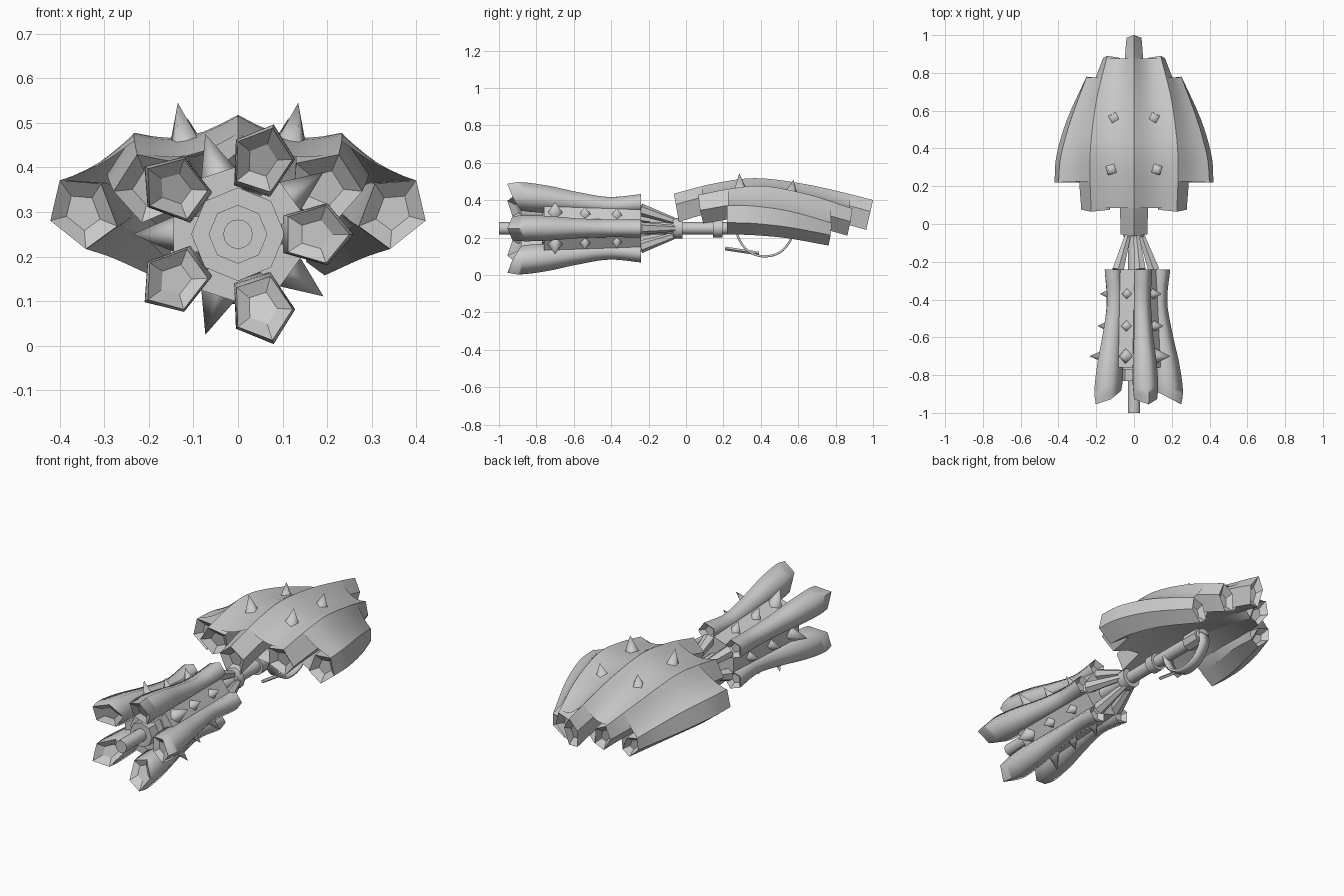
import bpy, bmesh, math
from mathutils import Vector, Matrix

if "Cube" in bpy.data.objects:
    bpy.data.objects.remove(bpy.data.objects["Cube"])

GREY = bpy.data.materials.new("grey")
GREY.diffuse_color = (0.6, 0.6, 0.6, 1)
GREY.use_nodes = True
GREY.node_tree.nodes["Principled BSDF"].inputs["Base Color"].default_value = GREY.diffuse_color
AXIS_Z = 0.25


def finish(name, bm, angle=35):
    bmesh.ops.recalc_face_normals(bm, faces=bm.faces)
    me = bpy.data.meshes.new(name)
    bm.to_mesh(me)
    bm.free()
    me.materials.append(GREY)
    ob = bpy.data.objects.new(name, me)
    bpy.context.collection.objects.link(ob)
    bpy.ops.object.select_all(action='DESELECT')
    ob.select_set(True)
    bpy.context.view_layer.objects.active = ob
    bpy.ops.object.shade_smooth_by_angle(angle=math.radians(angle))
    return ob


def spline(keys, steps):
    """Catmull-Rom through the section keys."""
    k = [Vector(v) for v in keys]
    k = [2 * k[0] - k[1]] + k + [2 * k[-1] - k[-2]]
    out = []
    for i in range(1, len(k) - 2):
        a, b, c, d = k[i - 1:i + 3]
        for s in range(steps):
            t = s / steps
            out.append(0.5 * (2 * b + (c - a) * t + (2 * a - 5 * b + 4 * c - d) * t * t
                              + (3 * b - a - 3 * c + d) * t ** 3))
    return out + [k[-2]]


def corner(section, tilt, i):
    """Corner i of a five-sided section; 0 is the ridge, counted clockwise from the front."""
    y, x, z, w, h, slant = section
    a = i * math.tau / 5
    u, v = w * math.sin(a), h * math.cos(a)
    return Vector((x + u * math.cos(tilt) + v * math.sin(tilt), y + slant * math.cos(a),
                   z - u * math.sin(tilt) + v * math.cos(tilt)))


def lobe(name, keys, tilt, depth=0.03, angle=35):
    """Five-sided tube. Key: y, x, z, half width, height radius, slant of the ring."""
    bm = bmesh.new()
    rings = [[bm.verts.new(corner(k, tilt, i)) for i in range(5)] for k in spline(keys, 5)]
    for r, s in zip(rings, rings[1:]):
        for i in range(5):
            bm.faces.new((r[i], r[(i + 1) % 5], s[(i + 1) % 5], s[i]))
    sides = len(bm.faces)
    # Hollow ends
    for ring, inward in ((rings[0], 1), (rings[-1], -1)):
        mid = sum((v.co for v in ring), Vector()) / 5
        inner = [bm.verts.new(mid.lerp(v.co, 0.5) + Vector((0, inward * depth, 0))) for v in ring]
        for i in range(5):
            j = (i + 1) % 5
            bm.faces.new((ring[i], ring[j], inner[j], inner[i]))
        bm.faces.new(inner)
    ob = finish(name, bm, angle)
    for p in ob.data.polygons[sides:]:
        p.use_smooth = False
    return ob


def edge_at(curve, y):
    """Point on a lobe edge at a given y."""
    for p, q in zip(curve, curve[1:]):
        if y <= q.y:
            break
    return p.lerp(q, (y - p.y) / (q.y - p.y))


def web(name, a, i, b, j, y1, y2, sag, side):
    """Sagging sheet that joins edge i of lobe a to edge j of lobe b."""
    ca = [corner(k, a[1], i) for k in spline(a[0], 5)]
    cb = [corner(k, b[1], j) for k in spline(b[0], 5)]
    bm = bmesh.new()
    rows = []
    for n in range(15):
        y = y1 + (y2 - y1) * n / 14
        p, q = edge_at(ca, y), edge_at(cb, y)
        row = []
        for m in range(7):
            v = p.lerp(q, m / 6) - Vector((0, 0, sag * math.sin(math.pi * m / 6)))
            row.append(bm.verts.new((v.x * side, v.y, v.z)))
        rows.append(row)
    for r, s in zip(rows, rows[1:]):
        for m in range(6):
            bm.faces.new((r[m], r[m + 1], s[m + 1], s[m]))
    ob = finish(name, bm, 60)
    # Face the sheet outward
    up = sum(p.normal.z for p in ob.data.polygons)
    if (up > 0) != ("top" in name):
        ob.data.flip_normals()


def taper(name, p, q, r1, r2, sides, angle=35, roll=0):
    """Straight bar or spike between two points."""
    p, q = Vector(p), Vector(q)
    d = q - p
    bm = bmesh.new()
    bmesh.ops.create_cone(bm, cap_ends=True, segments=sides, radius1=r1, radius2=r2, depth=d.length,
                          matrix=Matrix.Translation((p + q) / 2) @ d.to_track_quat('Z', 'Y').to_matrix().to_4x4()
                          @ Matrix.Rotation(roll, 4, 'Z'))
    return finish(name, bm, angle)


def polar(angle, r, y, t=0):
    """Point around the rod: radius r, sideways offset t."""
    c, s = math.cos(angle), math.sin(angle)
    return (r * c - t * s, y, AXIS_Z + r * s + t * c)


# Central rod, hub and collars
for name, y1, y2, r, n in (("rod", -1.0, 0.56, 0.033, 16), ("hub", -0.77, -0.24, 0.105, 8),
                           ("hub_cap", -0.83, -0.76, 0.066, 8), ("front_collar", -0.07, -0.02, 0.055, 12),
                           ("rear_collar", 0.145, 0.195, 0.048, 12), ("grip_end", 0.44, 0.54, 0.045, 8)):
    taper(name, (0, y1, AXIS_Z), (0, y2, AXIS_Z), r, r, n)

# Ring of five pods with struts, and spiked strips between them
for i in range(5):
    a = i * math.tau / 5
    keys = [(y, c * math.cos(a), AXIS_Z + c * math.sin(a), w, h, s) for y, c, w, h, s in
            ((-0.915, 0.174, 0.068, 0.076, -0.04), (-0.85, 0.174, 0.073, 0.085, -0.03),
             (-0.73, 0.163, 0.069, 0.077, -0.01),
             (-0.58, 0.144, 0.056, 0.060, 0), (-0.41, 0.130, 0.050, 0.046, 0),
             (-0.24, 0.140, 0.052, 0.052, 0))]
    lobe("pod", keys, math.pi / 2 - a, 0.025, 80)
    taper("strut", polar(a, 0.105, -0.245), polar(a, 0.033, -0.04), 0.034, 0.016, 6)
    b = a + math.pi / 5
    bm = bmesh.new()
    ends = [[bm.verts.new(polar(b, r, y, t)) for r, t in ((0.08, -0.04), (top, -0.04), (top, 0.04), (0.08, 0.04))]
            for y, top in ((-0.76, 0.145), (-0.24, 0.115))]
    for k in range(4):
        bm.faces.new((ends[0][k], ends[0][(k + 1) % 4], ends[1][(k + 1) % 4], ends[1][k]))
    for e in ends:
        bm.faces.new(e)
    finish("spike_strip", bm)
    for y, r, base, tip in ((-0.37, 0.029, 0.120, 0.182), (-0.54, 0.031, 0.130, 0.192), (-0.70, 0.041, 0.141, 0.237)):
        taper("pod_spike", polar(b, base, y), polar(b, tip, y), r, 0, 4, 100)

# Arched shell: five lobes joined by sagging sheets above and below
centre = [(-0.05, 0, 0.352, 0.074, 0.083, -0.015), (0.15, 0, 0.405, 0.080, 0.083, -0.008),
          (0.37, 0, 0.430, 0.085, 0.088, 0), (0.62, 0, 0.400, 0.075, 0.088, 0.008),
          (0.84, 0, 0.350, 0.054, 0.088, 0.015), (0.98, 0, 0.313, 0.042, 0.088, 0.02)]
inner = [(0.08, 0.195, 0.355, 0.085, 0.080, -0.015), (0.25, 0.20, 0.385, 0.092, 0.084, -0.008),
         (0.42, 0.195, 0.395, 0.095, 0.088, 0), (0.65, 0.165, 0.352, 0.080, 0.084, 0.01),
         (0.875, 0.11, 0.282, 0.050, 0.080, 0.015)]
outer = [(0.22, 0.348, 0.300, 0.074, 0.088, 0), (0.36, 0.335, 0.298, 0.078, 0.088, 0),
         (0.55, 0.285, 0.275, 0.072, 0.082, 0.005), (0.77, 0.208, 0.220, 0.044, 0.072, 0.01)]
C, I, O = (centre, 0), (inner, 0.40), (outer, 0.63)
lobe("shell_centre", *C)
for s in (-1, 1):
    for name, (keys, tilt) in (("shell_inner", I), ("shell_outer", O)):
        lobe(name, [(y, s * x, z, w, h, k) for y, x, z, w, h, k in keys], s * tilt)
    web("shell_top_inner", C, 0, I, 0, 0.085, 0.875, 0.028, s)
    web("shell_top_outer", I, 0, O, 0, 0.225, 0.775, 0.012, s)
    web("shell_under_inner", C, 2, I, 3, 0.095, 0.865, 0, s)
    web("shell_under_outer", I, 2, O, 3, 0.225, 0.76, 0, s)
    # Shell spikes
    taper("shell_spike", (s * 0.118, 0.29, 0.445), (s * 0.135, 0.285, 0.545), 0.042, 0, 4, 100, math.pi / 4)
    taper("shell_spike", (s * 0.105, 0.56, 0.43), (s * 0.113, 0.575, 0.51), 0.040, 0, 4, 100, math.pi / 4)

# Hand strap hanging under the rear of the rod
bm = bmesh.new()
path = spline([(0.56, 0.25), (0.56, 0.19), (0.50, 0.12), (0.41, 0.10), (0.33, 0.13), (0.28, 0.20), (0.27, 0.26)], 4)
rows = [[bm.verts.new((x, p[0], p[1])) for x in (-0.03, 0.03)] for p in path]
for r, q in zip(rows, rows[1:]):
    bm.faces.new((r[0], r[1], q[1], q[0]))
strap = finish("hand_strap", bm)
mod = strap.modifiers.new("thickness", 'SOLIDIFY')
mod.thickness = 0.012
mod.offset = 0

# Loose strap tail
taper("strap_tail", (0, 0.21, 0.142), (0, 0.39, 0.115), 0.01, 0.01, 4)
